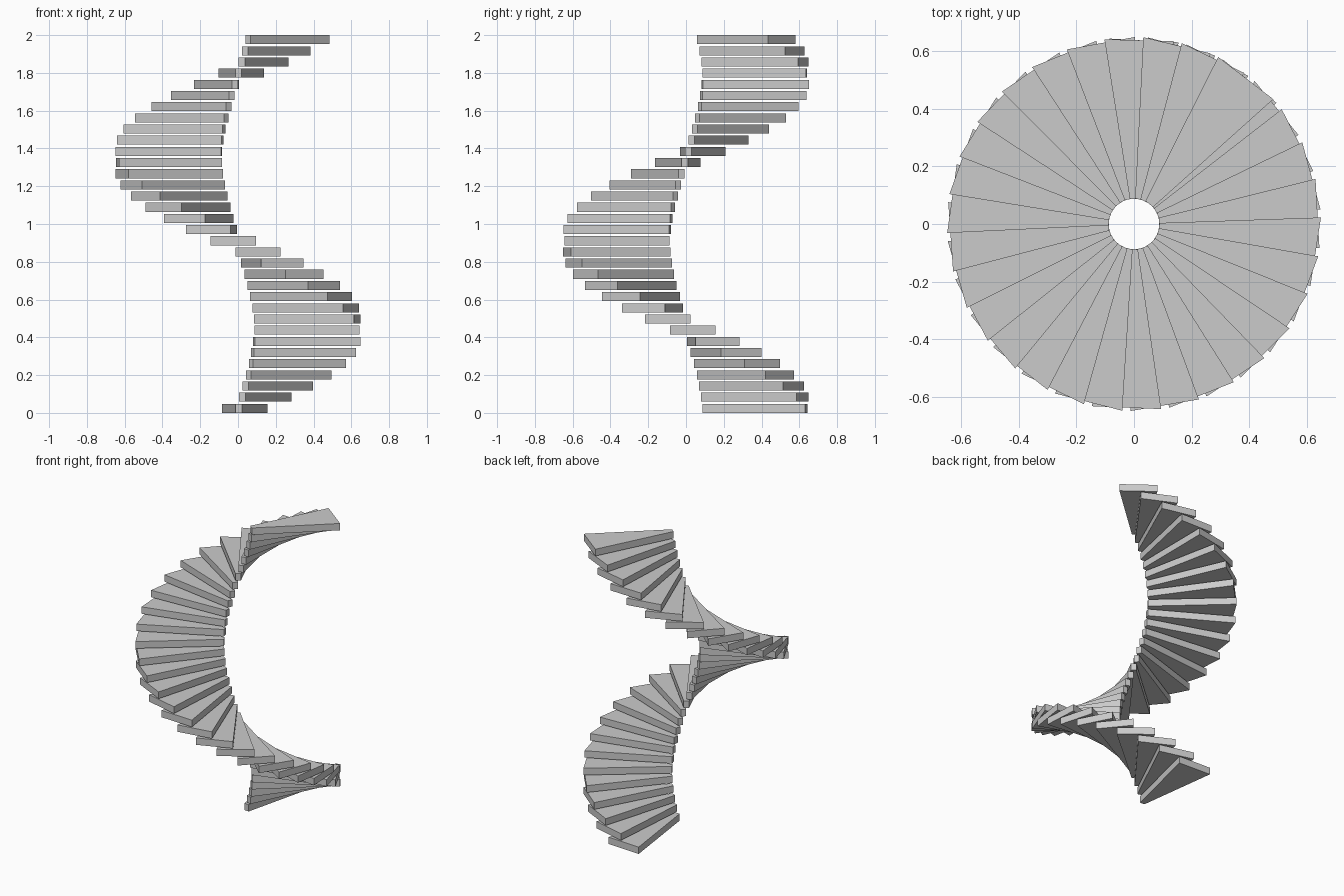
import bpy
import bmesh
from math import radians, sin, cos

if "Cube" in bpy.data.objects:
    bpy.data.objects.remove(bpy.data.objects["Cube"])

STEPS = 34
THICK = 0.048
RISE = (2.0 - THICK) / (STEPS - 1)
START, TURN = 3.1, 11.95          # degrees clockwise from +y
R_IN, R_OUT = 0.089, 0.65         # corner radii
HALF_IN, HALF_OUT = 11.0, 10.7    # half angles of the wedge ends


def make_tread_mesh():
    """Flat-sided wedge tread pointing along +y, resting on z = 0."""
    bm = bmesh.new()
    corners = [(R_IN, -HALF_IN), (R_IN, HALF_IN),
               (R_OUT, HALF_OUT), (R_OUT, -HALF_OUT)]
    verts = [bm.verts.new((r * sin(radians(a)), r * cos(radians(a)), 0))
             for r, a in corners]
    face = bm.faces.new(verts)
    ext = bmesh.ops.extrude_face_region(bm, geom=[face])
    top = [v for v in ext["geom"] if isinstance(v, bmesh.types.BMVert)]
    bmesh.ops.translate(bm, verts=top, vec=(0, 0, THICK))
    bmesh.ops.recalc_face_normals(bm, faces=bm.faces)
    mesh = bpy.data.meshes.new("stair_tread")
    bm.to_mesh(mesh)
    bm.free()
    return mesh


# Spiral of identical treads, climbing clockwise
tread = make_tread_mesh()
for i in range(STEPS):
    ob = bpy.data.objects.new(f"stair_tread_{i + 1:02d}", tread)
    ob.location.z = i * RISE
    ob.rotation_euler.z = -radians(START + i * TURN)
    bpy.context.collection.objects.link(ob)
